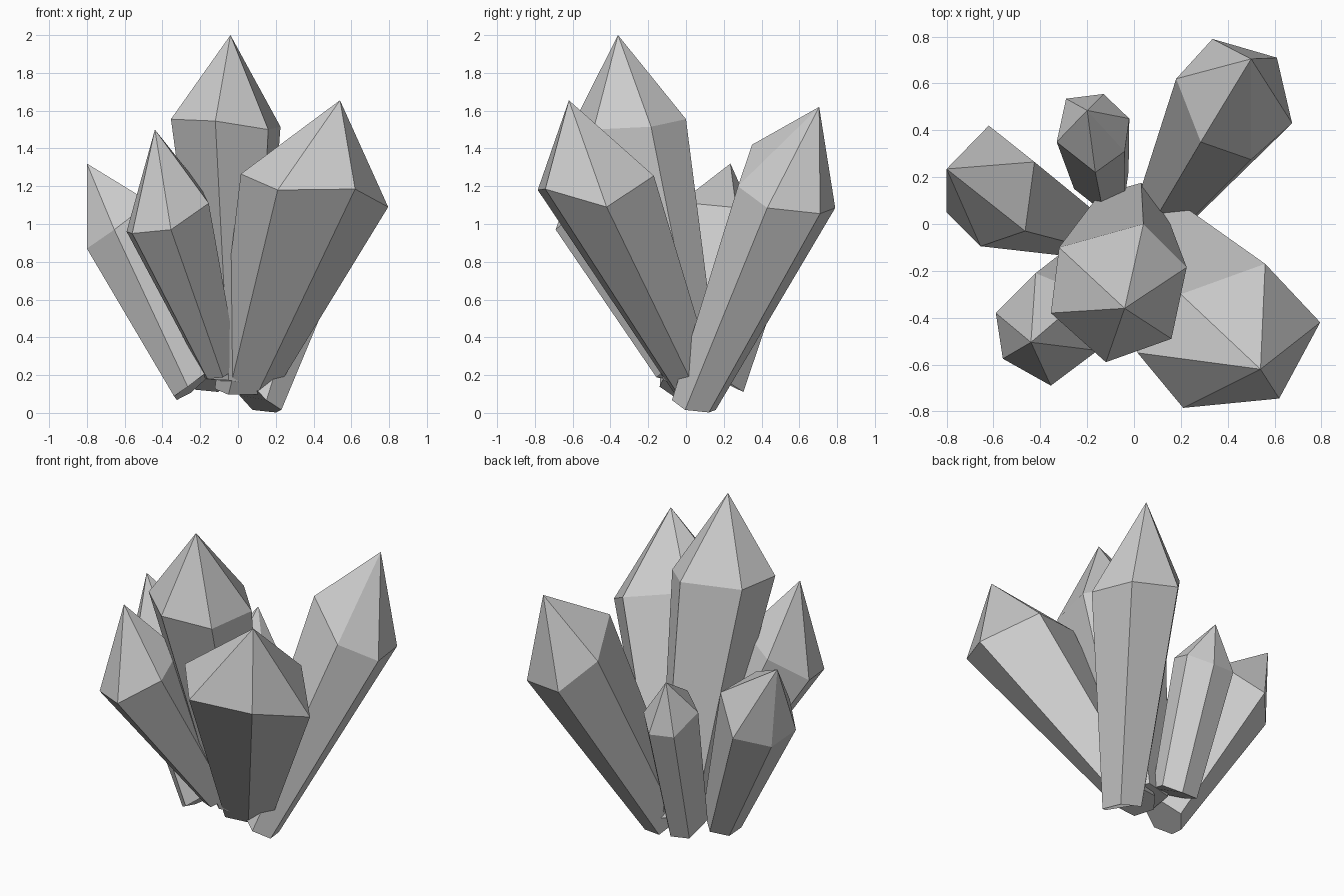
import bpy, bmesh
from mathutils import Vector


def crystal(name, tip, shoulder, base, taper):
    """Six-sided shard: point, shoulder section, and the section scaled down at the base."""
    ring = [Vector(p) for p in shoulder]
    centre = sum(ring, Vector()) / len(ring)
    bm = bmesh.new()
    top = bm.verts.new(tip)
    upper = [bm.verts.new(p) for p in ring]
    lower = [bm.verts.new(Vector(base) + (p - centre) * taper) for p in ring]
    n = len(ring)
    for i in range(n):
        j = (i + 1) % n
        bm.faces.new((upper[i], upper[j], top))
        bm.faces.new((lower[i], lower[j], upper[j], upper[i]))
    bm.faces.new(lower[::-1])
    bmesh.ops.recalc_face_normals(bm, faces=bm.faces)
    mesh = bpy.data.meshes.new(name)
    bm.to_mesh(mesh)
    bm.free()
    obj = bpy.data.objects.new(name, mesh)
    bpy.context.collection.objects.link(obj)
    return obj


# Tallest shard, leaning slightly forward
crystal("tall_crystal", (-0.04, -0.36, 2.0),
        [(-0.355, -0.38, 1.555), (-0.12, -0.59, 1.545), (0.16, -0.49, 1.50),
         (0.225, -0.185, 1.515), (0.04, 0.0, 1.555), (-0.32, -0.10, 1.563)],
        (-0.02, 0.03, 0.17), 0.5)

# Wide shard at the front right
crystal("front_right_crystal", (0.54, -0.62, 1.655),
        [(0.015, -0.55, 1.265), (0.21, -0.785, 1.18), (0.62, -0.745, 1.185),
         (0.795, -0.42, 1.09), (0.56, -0.17, 1.255), (0.20, -0.30, 1.33)],
        (0.02, 0.05, 0.11), 0.37)

# Long shard at the back right
crystal("back_right_crystal", (0.50, 0.705, 1.62),
        [(0.18, 0.62, 1.256), (0.285, 0.35, 1.42), (0.50, 0.275, 1.20),
         (0.675, 0.43, 1.085), (0.61, 0.71, 1.055), (0.335, 0.79, 1.085)],
        (0.12, 0.04, 0.06), 0.45)

# Shard leaning out to the left
crystal("left_crystal", (-0.80, 0.235, 1.32),
        [(-0.80, 0.05, 0.87), (-0.655, -0.095, 0.97), (-0.465, -0.03, 1.115),
         (-0.425, 0.265, 1.087), (-0.62, 0.42, 0.908), (-0.77, 0.25, 0.83)],
        (-0.25, -0.02, 0.135), 0.5)

# Shard at the front left
crystal("front_left_crystal", (-0.44, -0.505, 1.5),
        [(-0.59, -0.38, 0.96), (-0.56, -0.575, 0.95), (-0.355, -0.69, 0.97),
         (-0.155, -0.54, 1.11), (-0.20, -0.30, 1.20), (-0.42, -0.21, 1.11)],
        (-0.09, -0.06, 0.22), 0.4)

# Small shard at the back
crystal("small_back_crystal", (-0.20, 0.485, 1.173),
        [(-0.33, 0.35, 0.968), (-0.165, 0.22, 1.012), (-0.04, 0.31, 0.97),
         (-0.02, 0.45, 0.923), (-0.13, 0.555, 0.854), (-0.29, 0.535, 0.87)],
        (-0.13, 0.19, 0.17), 0.75)
